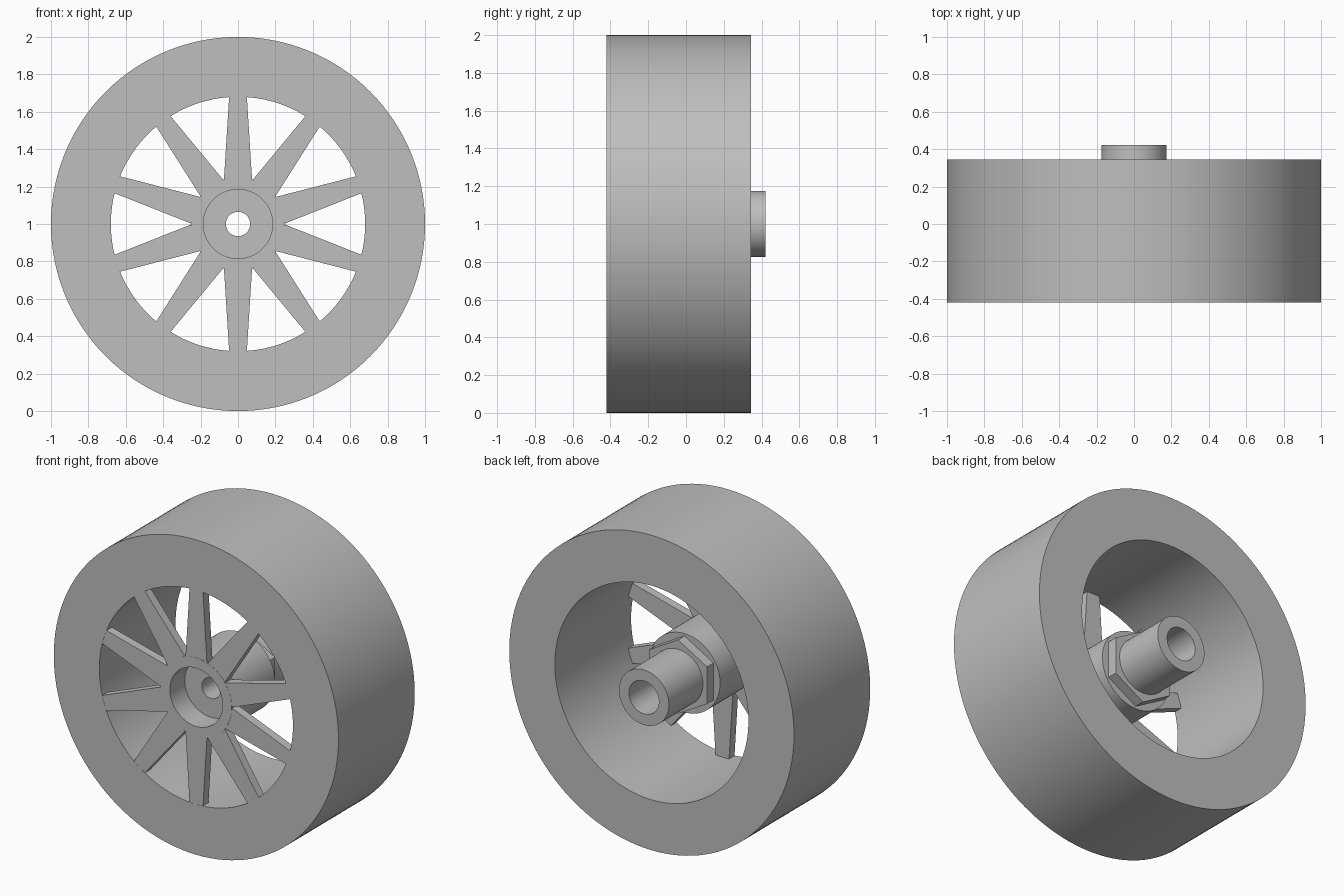
import bpy, bmesh, math
from mathutils import Matrix, Vector

cube = bpy.data.objects.get("Cube")
if cube:
    bpy.data.objects.remove(cube, do_unlink=True)

AXLE = Vector((0, 0, 1))
FRONT = -0.42
RIM_BACK = 0.345

grey = bpy.data.materials.new("plain grey")
grey.use_nodes = True
colour = (0.52, 0.52, 0.52, 1)
grey.diffuse_color = colour
grey.node_tree.nodes["Principled BSDF"].inputs["Base Color"].default_value = colour


def finish(name, bm, smooth=False):
    """Turn a bmesh into an object centred on the axle."""
    bmesh.ops.recalc_face_normals(bm, faces=bm.faces)
    mesh = bpy.data.meshes.new(name)
    bm.to_mesh(mesh)
    bm.free()
    mesh.materials.append(grey)
    obj = bpy.data.objects.new(name, mesh)
    obj.location = AXLE
    bpy.context.collection.objects.link(obj)
    if smooth:
        bpy.ops.object.select_all(action="DESELECT")
        obj.select_set(True)
        bpy.context.view_layer.objects.active = obj
        bpy.ops.object.shade_smooth_by_angle(angle=math.radians(30))
    return obj


def lathe(name, profile, steps=128):
    """Spin a closed (radius, y) profile around the axle."""
    bm = bmesh.new()
    verts = [bm.verts.new((0, y, r)) for r, y in profile]
    edges = [bm.edges.new((v, verts[i - 1])) for i, v in enumerate(verts)]
    bmesh.ops.spin(bm, geom=verts + edges, cent=(0, 0, 0), axis=(0, 1, 0),
                   angle=math.tau, steps=steps, use_merge=False)
    bmesh.ops.remove_doubles(bm, verts=bm.verts, dist=0.0001)
    return finish(name, bm, smooth=steps > 6)


# Wide rim with a flat tread
lathe("rim", [(0.68, FRONT), (1, FRONT), (1, RIM_BACK), (0.68, RIM_BACK)])

# Hub with front socket, stepped bore and rear shaft
lathe("hub", [
    (0.185, FRONT), (0.25, FRONT), (0.25, 0.015), (0.175, 0.015),
    (0.175, 0.422), (0.105, 0.422), (0.105, -0.1), (0.065, -0.1),
    (0.065, -0.27), (0.185, -0.27),
])

# Hexagonal collar around the shaft
lathe("hex_collar", [(0.16, 0.01), (0.235, 0.01), (0.235, 0.08), (0.16, 0.08)], steps=6)

# Ten tapered spokes, flush with the front
bm = bmesh.new()
for i in range(10):
    turn = Matrix.Rotation(i * math.tau / 10, 4, "Y")
    outline = [(-0.075, 0.24), (0.075, 0.24), (0.047, 0.685), (-0.047, 0.685)]
    face = bm.faces.new([bm.verts.new(turn @ Vector((x, FRONT + 0.001, z)))
                         for x, z in outline])
    side = bmesh.ops.extrude_face_region(bm, geom=[face])
    moved = [g for g in side["geom"] if isinstance(g, bmesh.types.BMVert)]
    bmesh.ops.translate(bm, verts=moved, vec=(0, 0.055, 0))
finish("spokes", bm)
